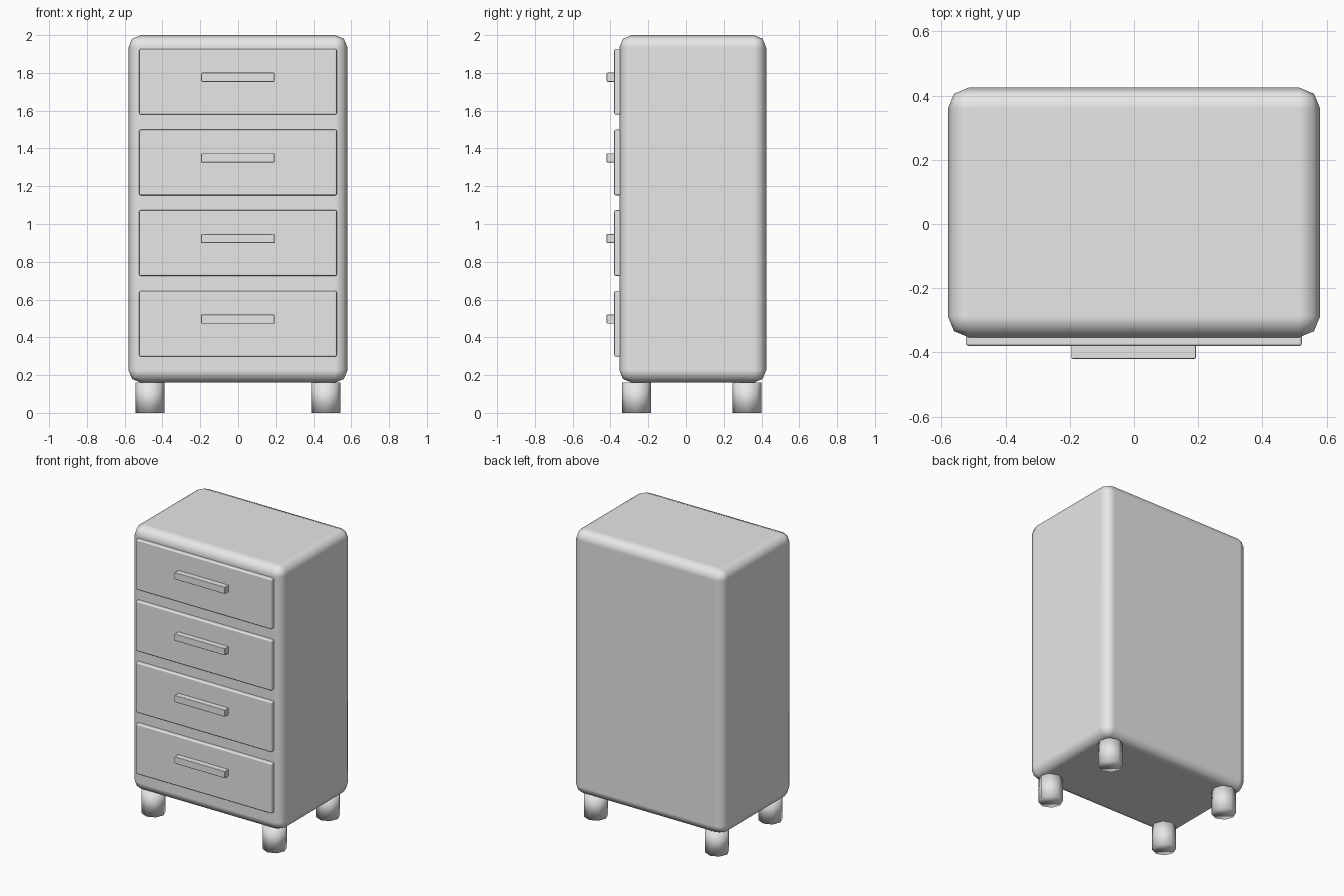
import bpy
import math

default = bpy.data.objects.get("Cube")
if default:
    bpy.data.objects.remove(default, do_unlink=True)

# One plain grey for every part
grey = bpy.data.materials.new("light_grey")
grey.use_nodes = True
color = (0.8, 0.8, 0.8, 1)
grey.diffuse_color = color
grey.node_tree.nodes["Principled BSDF"].inputs["Base Color"].default_value = color


def finish(name):
    obj = bpy.context.object
    obj.name = name
    obj.data.materials.append(grey)
    return obj


def rounded_box(name, x, y, z, radius, segments):
    """Box between (low, high) pairs on each axis, with smooth rounded edges."""
    spans = (x, y, z)
    bpy.ops.mesh.primitive_cube_add(size=1, location=[(a + b) / 2 for a, b in spans])
    obj = finish(name)
    obj.scale = [b - a for a, b in spans]
    bpy.ops.object.transform_apply(location=False, rotation=False, scale=True)
    bpy.ops.object.shade_smooth()
    bevel = obj.modifiers.new("rounded_edges", 'BEVEL')
    bevel.width = radius
    bevel.segments = segments
    bevel.harden_normals = True
    return obj


# Cabinet body
BOTTOM, FRONT, BACK = 0.16, -0.353, 0.425
rounded_box("cabinet_body", (-0.58, 0.58), (FRONT, BACK), (BOTTOM, 2.0), 0.066, 2)

# Four drawers, each with a bar handle
for i in range(4):
    z = 0.472 + i * 0.427
    rounded_box(f"drawer_{i + 1}", (-0.523, 0.523), (-0.38, FRONT + 0.01),
                (z - 0.174, z + 0.174), 0.008, 2)
    rounded_box(f"handle_{i + 1}", (-0.195, 0.193), (-0.42, -0.375),
                (z + 0.0, z + 0.048), 0.004, 2)

# Short round legs
for side, x in (("right", -0.466), ("left", 0.466)):
    for end, y in (("front", -0.262), ("back", 0.323)):
        bpy.ops.mesh.primitive_cylinder_add(vertices=8, radius=0.077, depth=BOTTOM + 0.002,
                                            location=(x, y, BOTTOM / 2 + 0.001))
        finish(f"{end}_{side}_leg")
        bpy.ops.object.shade_smooth()
